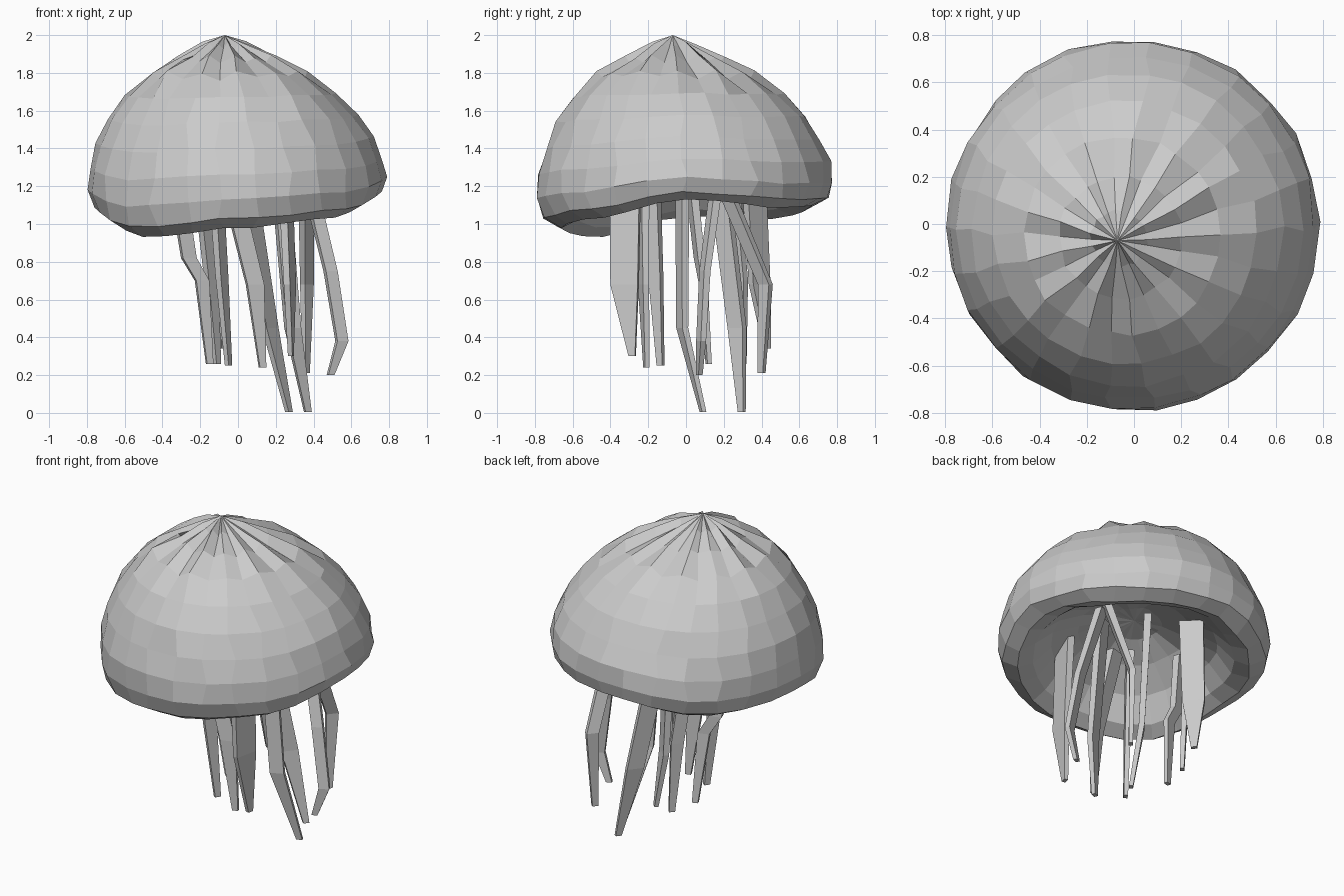
import bpy, bmesh, math, random
from mathutils import Vector

if "Cube" in bpy.data.objects:
    bpy.data.objects.remove(bpy.data.objects["Cube"])

random.seed(4)
SEGS = 26
# height of the wavy rim every 45 degrees, starting at +x
RIM = [1.14, 1.10, 1.11, 1.04, 1.05, 0.94, 0.99, 1.04]


def finish(bm, name):
    bmesh.ops.recalc_face_normals(bm, faces=bm.faces)
    me = bpy.data.meshes.new(name)
    bm.to_mesh(me)
    bm.free()
    ob = bpy.data.objects.new(name, me)
    bpy.context.collection.objects.link(ob)
    return ob


def rim_height(a):
    f = (a % math.tau) / (math.tau / 8)
    i, t = int(f) % 8, f - int(f)
    t = t * t * (3 - 2 * t)
    return RIM[i] * (1 - t) + RIM[(i + 1) % 8] * t


def bell_point(r, z, a):
    # the apex leans to one side and the lower rings follow the wavy rim
    w = min(1.0, max(0.0, (2 - z) / 0.96))
    x, y = r * math.cos(a), r * math.sin(a)
    lean = 0.07 * (1 - w) ** 1.5
    return (x - lean, y - lean,
            z + w ** 1.8 * (rim_height(a) - 1.04) * min(1, r / .6))


# bell: double-walled dome, outer skin, rolled rim and shallow underside
outer = [(.12, 1.945), (.26, 1.875), (.42, 1.79), (.56, 1.68), (.66, 1.55),
         (.73, 1.42), (.775, 1.29), (.787, 1.17), (.755, 1.075), (.67, 1.03)]
inner = [(.58, 1.07), (.48, 1.18), (.33, 1.27), (.16, 1.33)]
bm = bmesh.new()
rings = []
for i, (r, z) in enumerate(outer + inner):
    ring = []
    for k in range(SEGS):
        a = math.tau * k / SEGS + random.uniform(-.03, .03)
        # folded pleats near the apex
        pleat = random.uniform(.004, .025) * (-1) ** k if i < 3 else 0
        j = random.uniform(-.008, .008)
        ring.append(bm.verts.new(bell_point(r + j, z + pleat + j * .6, a)))
    rings.append(ring)
for a, b in zip(rings, rings[1:]):
    for k in range(SEGS):
        n = (k + 1) % SEGS
        bm.faces.new((a[k], a[n], b[n], b[k]))
for ring, z in ((rings[0], 2.0), (rings[-1], 1.35)):
    tip = bm.verts.new(bell_point(0, z, 0))
    for k in range(SEGS):
        bm.faces.new((ring[k], ring[(k + 1) % SEGS], tip))
finish(bm, "bell")


# tentacles: flat tapering blades following a bent path
def tentacle(name, path, width, angle):
    bm = bmesh.new()
    side = Vector((math.cos(angle), math.sin(angle), 0))
    flat = Vector((-side.y, side.x, 0))
    rings = []
    for i, p in enumerate(path):
        t = i / (len(path) - 1)
        w = (width * (1 - .15 * t) if t < 1 else .035) / 2
        d = .022 - .01 * t
        c = Vector(p)
        rings.append([bm.verts.new(c + side * w * s + flat * d * f)
                      for s, f in ((-1, -1), (1, -1), (1, 1), (-1, 1))])
    for a, b in zip(rings, rings[1:]):
        for k in range(4):
            n = (k + 1) % 4
            bm.faces.new((a[k], a[n], b[n], b[k]))
    bm.faces.new(rings[0])
    bm.faces.new(rings[-1])
    finish(bm, name)


tentacles = [
    ([(.25, -.32, 1.25), (.275, -.325, .68), (.28, -.285, .30)], .16, 1.35),
    ([(-.05, -.23, 1.25), (.09, -.225, .68), (.13, -.21, .24)], .10, .3),
    ([(-.12, -.18, 1.25), (-.085, -.16, .72), (-.05, -.135, .25)], .08, 1.0),
    ([(.22, -.02, 1.27), (.29, -.02, .45), (.37, .09, .005)], .09, .4),
    ([(.04, .17, 1.27), (.17, .27, .45), (.27, .295, .005)], .11, .9),
    ([(.38, .16, 1.20), (.49, .10, .75), (.55, .08, .38), (.49, .07, .20)], .07, .4),
    ([(.36, .18, 1.25), (.365, .42, .68), (.36, .40, .21)], .08, .9),
    ([(-.13, .36, 1.22), (-.12, .39, .68), (-.09, .43, .34)], .14, 2.36),
    ([(-.20, .24, 1.25), (-.14, .29, .70), (-.11, .30, .26)], .08, .8),
    ([(-.32, .03, 1.20), (-.26, .07, .82), (-.19, .09, .70), (-.15, .12, .26)], .08, .3),
]
for i, (path, width, angle) in enumerate(tentacles, 1):
    tentacle(f"tentacle_{i}", path, width, angle)
